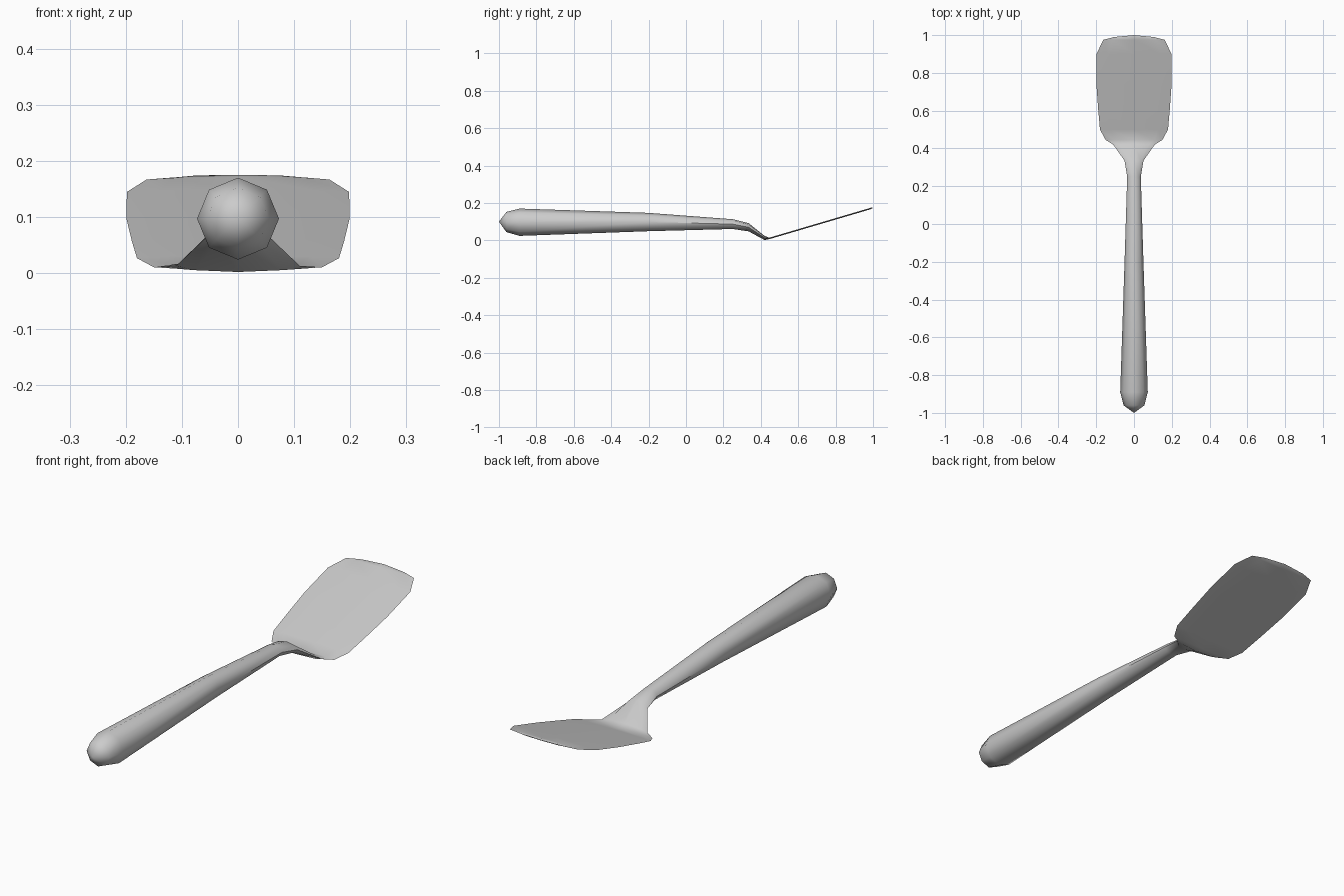
import bpy, bmesh
from math import sin, cos, pi, radians

cube = bpy.data.objects.get("Cube")
if cube:
    bpy.data.objects.remove(cube)

steel = bpy.data.materials.new("brushed grey")
steel.use_nodes = True
grey = (0.6, 0.6, 0.6, 1)
steel.diffuse_color = grey
steel.node_tree.nodes["Principled BSDF"].inputs["Base Color"].default_value = grey

SIDES = 8


def blade_z(y):
    return 0.006 + (y - 0.43) * 0.295


# Cross-sections: y, centre height, half width, half height
handle = [(-0.96, 0.098, 0.055, 0.054), (-0.89, 0.097, 0.073, 0.073),
          (-0.2, 0.098, 0.05, 0.049), (0.25, 0.087, 0.036, 0.026)]
neck = [(0.335, 0.07, 0.05, 0.022), (0.42, 0.013, 0.11, 0.011)]
outline = [(0.445, 0.15), (0.5, 0.18), (0.6, 0.189), (0.74, 0.199),
           (0.9, 0.198), (0.975, 0.163), (0.99, 0.105)]
blade = [(y, blade_z(y), w, 0.004) for y, w in outline]

# Loft the rings from the butt of the handle to the blade edge
bm = bmesh.new()
rings = []
for y, z, w, h in handle + neck + blade:
    rings.append([bm.verts.new((w * cos(2 * pi * i / SIDES), y,
                                z + h * sin(2 * pi * i / SIDES)))
                  for i in range(SIDES)])
butt = bm.verts.new((0, -1, 0.1))
tip = bm.verts.new((0, 1, blade_z(1)))
for i in range(SIDES):
    j = (i + 1) % SIDES
    for a, b in zip(rings, rings[1:]):
        bm.faces.new((a[i], a[j], b[j], b[i]))
    bm.faces.new((butt, rings[0][j], rings[0][i]))
    bm.faces.new((tip, rings[-1][i], rings[-1][j]))
bmesh.ops.recalc_face_normals(bm, faces=bm.faces)

mesh = bpy.data.meshes.new("spatula")
bm.to_mesh(mesh)
bm.free()
mesh.materials.append(steel)
spatula = bpy.data.objects.new("spatula", mesh)
bpy.context.collection.objects.link(spatula)

# Smooth body with crisp blade rim and neck crease
bpy.ops.object.select_all(action="DESELECT")
spatula.select_set(True)
bpy.context.view_layer.objects.active = spatula
bpy.ops.object.shade_smooth_by_angle(angle=radians(50))
